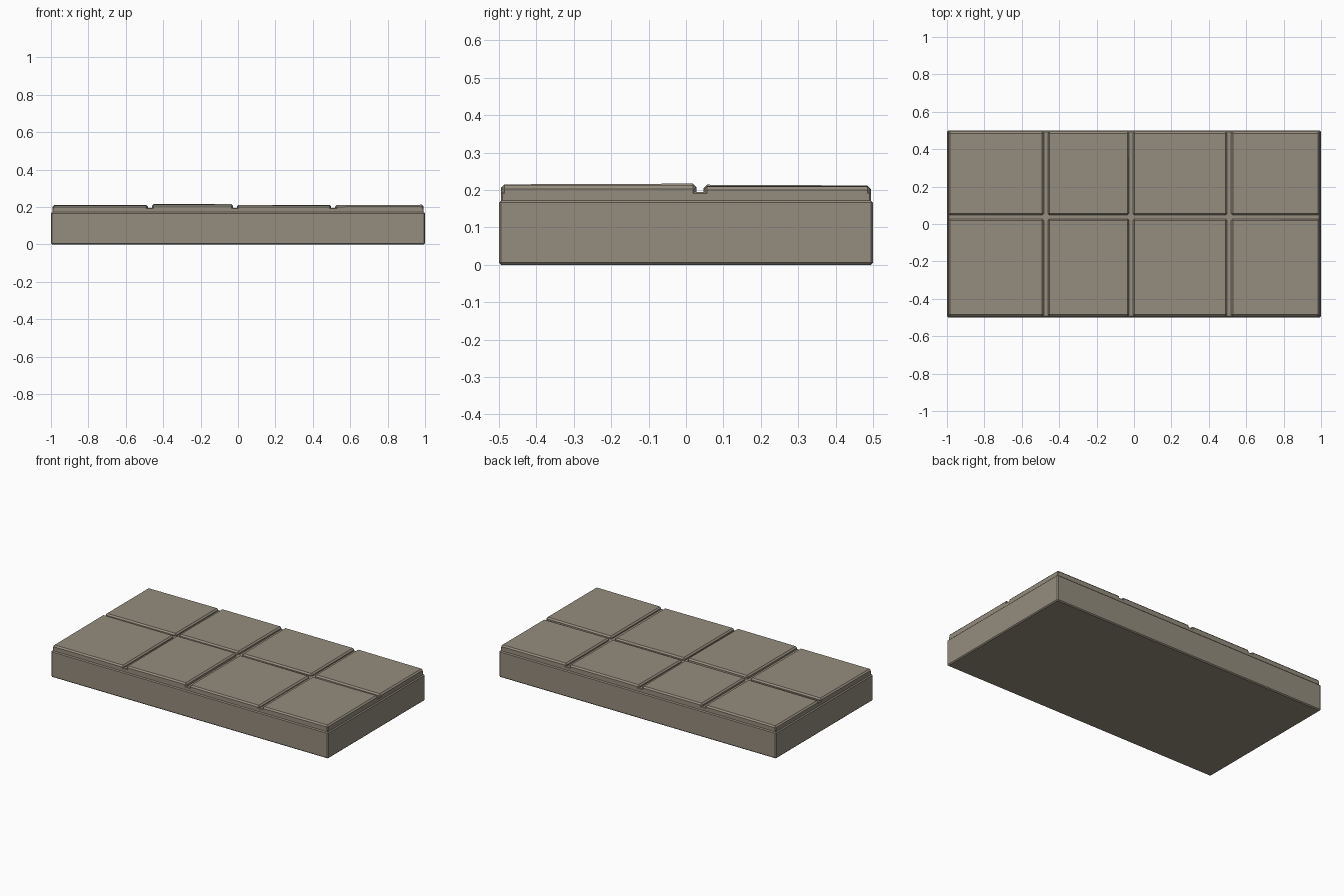
import bpy, bmesh

if "Cube" in bpy.data.objects:
    bpy.data.objects.remove(bpy.data.objects["Cube"])

stone = bpy.data.materials.new("warm grey stone")
stone.diffuse_color = (0.300, 0.265, 0.208, 1)
stone.use_nodes = True
stone.node_tree.nodes["Principled BSDF"].inputs["Base Color"].default_value = stone.diffuse_color


def block(name, x0, x1, y0, y1, z0, z1, bevel, tilt=(0, 0)):
    """Chamfered box; tilt lowers/raises the top along x and y."""
    bm = bmesh.new()
    bmesh.ops.create_cube(bm, size=1)
    for v in bm.verts:
        sx, sy = v.co.x * 2, v.co.y * 2
        top = v.co.z > 0
        v.co.x = x1 if sx > 0 else x0
        v.co.y = y1 if sy > 0 else y0
        v.co.z = z1 + sx * tilt[0] + sy * tilt[1] if top else z0
    bmesh.ops.bevel(bm, geom=bm.edges[:], offset=bevel, segments=1,
                    affect='EDGES', profile=0.5)
    bmesh.ops.recalc_face_normals(bm, faces=bm.faces[:])
    me = bpy.data.meshes.new(name)
    bm.to_mesh(me)
    bm.free()
    me.materials.append(stone)
    ob = bpy.data.objects.new(name, me)
    bpy.context.collection.objects.link(ob)
    return ob


# Main slab and the thin mortar bed above it
block("base_slab", -1, 1, -0.5, 0.5, 0, 0.172, 0.006)
block("mortar_bed", -0.993, 0.993, -0.494, 0.494, 0.160, 0.194, 0.003)

# Paving tiles: uneven columns and rows, slightly different heights
columns = [(-0.993, -0.482), (-0.461, -0.027), (-0.006, 0.498), (0.519, 0.993)]
rows = [(-0.494, 0.028), (0.047, 0.494)]
heights = [[0.209, 0.215, 0.209, 0.211], [0.208, 0.213, 0.210, 0.210]]
tilts = [[(0, 0.001), (0.001, 0.001), (-0.001, 0), (0.001, 0)],
         [(0.001, 0), (0, -0.001), (0, 0.001), (-0.001, 0)]]
for r, (y0, y1) in enumerate(rows):
    for c, (x0, x1) in enumerate(columns):
        block(f"paving_tile_{r}_{c}", x0, x1, y0, y1, 0.176,
              heights[r][c], 0.009, tilts[r][c])
